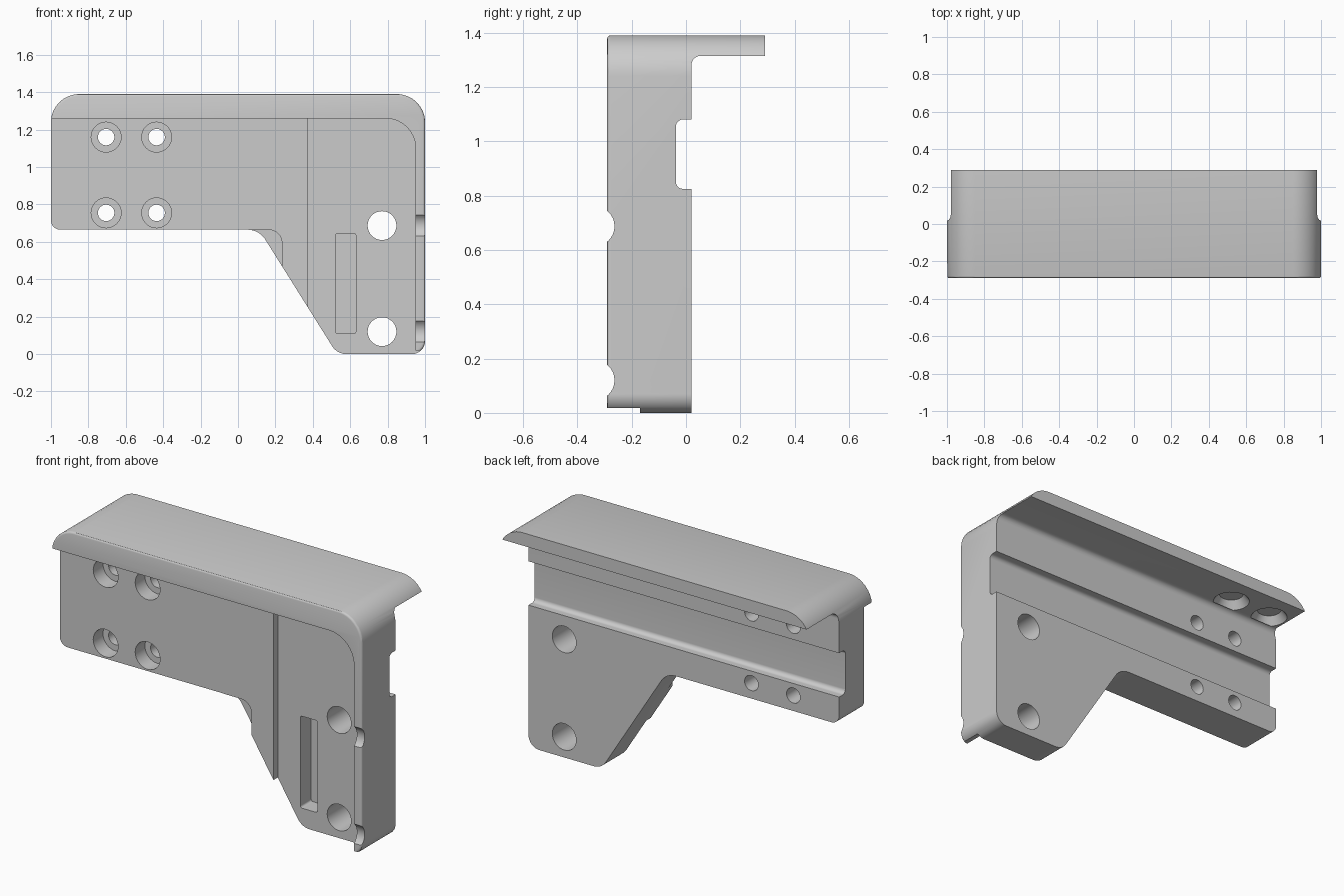
import bpy, bmesh, math
from mathutils import Vector

if "Cube" in bpy.data.objects:
    bpy.data.objects.remove(bpy.data.objects["Cube"], do_unlink=True)

grey = bpy.data.materials.new("plain_grey")
grey.use_nodes = True
grey.diffuse_color = (0.6, 0.6, 0.6, 1)
grey.node_tree.nodes["Principled BSDF"].inputs["Base Color"].default_value = (0.6, 0.6, 0.6, 1)


def rounded(points, steps=10):
    """Polygon from (u, v[, radius]) corners, rounding those with a radius."""
    out = []
    for i, p in enumerate(points):
        c = Vector(p[:2])
        r = p[2] if len(p) > 2 else 0
        if not r:
            out.append(c)
            continue
        d1 = (Vector(points[i - 1][:2]) - c).normalized()
        d2 = (Vector(points[(i + 1) % len(points)][:2]) - c).normalized()
        half = d1.angle(d2) / 2
        centre = c + (d1 + d2).normalized() * (r / math.sin(half))
        start = c + d1 * (r / math.tan(half)) - centre
        end = c + d2 * (r / math.tan(half)) - centre
        for k in range(steps + 1):
            out.append(centre + start.lerp(end, k / steps).normalized() * r)
    return out


def prism(name, points, lo, hi, axis="y", top_scale=1, soft=0):
    """Extrude a rounded outline between two positions along an axis."""
    place = {"x": lambda u, v, w: (w, u, v),
             "y": lambda u, v, w: (u, w, v),
             "z": lambda u, v, w: (u, v, w)}[axis]
    outline = rounded(points)
    mid = sum(outline, Vector((0, 0))) / len(outline)
    far = [mid + (p - mid) * top_scale for p in outline]
    bm = bmesh.new()
    a = [bm.verts.new(place(p.x, p.y, lo)) for p in outline]
    b = [bm.verts.new(place(p.x, p.y, hi)) for p in far]
    front = bm.faces.new(a)
    bm.faces.new(b)
    for i in range(len(a)):
        j = (i + 1) % len(a)
        bm.faces.new((a[i], a[j], b[j], b[i]))
    bmesh.ops.recalc_face_normals(bm, faces=bm.faces)
    if soft:
        bmesh.ops.bevel(bm, geom=list(front.edges), offset=soft, segments=3,
                        profile=0.5, affect="EDGES")
    mesh = bpy.data.meshes.new(name)
    bm.to_mesh(mesh)
    bm.free()
    ob = bpy.data.objects.new(name, mesh)
    bpy.context.collection.objects.link(ob)
    return ob


def box(u0, v0, u1, v1, r=0):
    return [(u0, v0, r), (u1, v0, r), (u1, v1, r), (u0, v1, r)]


def circle(u, v, r, n=32):
    return [(u + r * math.cos(math.tau * k / n), v + r * math.sin(math.tau * k / n))
            for k in range(n)]


# Full-depth block with the bracket outline
body = prism("bracket_body", [
    (-1, .665, .05), (.113, .665, .113), (.53, 0, .09), (1, 0, .07),
    (1, 1.39, .15), (-1, 1.39, .15)], -.29, .29, soft=.012)
body.data.materials.append(grey)

cutters = []


def cut(name, *args, **kw):
    cutters.append(prism(name + "_cutter", *args, **kw))


# Front panels, leaving the raised rim along the top and one side
cut("wide_panel", [(-1.2, -.2), (.95, -.2), (.95, 1.26, .16), (-1.2, 1.26)], -.4, -.21)
cut("deep_panel", [(.375, -.2), (.95, -.2), (.95, 1.26, .16), (.375, 1.26)], -.4, -.17)
cut("brace_step", [(0, .664), (.235, .664, .07), (.235, .3), (0, .3)], -.4, -.17)
cut("rim_end", box(.9, -.2, 1.2, .018), -.4, -.17)

# Space below the rear flange, and the long rear slot
cut("flange_space", [(.02, -1), (.02, 1.315, .035), (.6, 1.315), (.6, -1)], -1.2, 1.2, axis="x")
cut("rear_slot", [(.1, .825), (-.037, .825, .025), (-.037, 1.08, .025), (.1, 1.08)],
    -1.2, 1.2, axis="x")

# Counterbored screw holes
for x in (-.705, -.435):
    for z in (.755, 1.16):
        cut("counterbore", circle(x, z, .08), -.4, -.12)
        cut("screw_hole", circle(x, z, .044), -.4, .4)

# Large holes with scallops in the rim beside them
for z in (.12, .687):
    cut("large_hole", circle(.77, z, .077), -.4, .4)
    cut("scallop", circle(-.337, z, .0737), .9, 1.2, axis="x")

# Upright pocket in the front
cut("pocket", box(.52, .11, .63, .645, .012), -.4, -.07)

# Conical recesses under the flange
for x in (-.6, -.87):
    cut("recess", circle(x, .115, .1), 1.314, 1.36, axis="z", top_scale=.65)

for c in cutters:
    m = body.modifiers.new(c.name, "BOOLEAN")
    m.operation = "DIFFERENCE"
    m.solver = "EXACT"
    m.object = c

# Bake the cuts, drop the cutters and shade
bpy.context.view_layer.update()
cut_mesh = bpy.data.meshes.new_from_object(
    body.evaluated_get(bpy.context.evaluated_depsgraph_get()))
body.modifiers.clear()
body.data = cut_mesh
cut_mesh.materials.clear()
cut_mesh.materials.append(grey)
for poly in cut_mesh.polygons:
    poly.material_index = 0
for c in cutters:
    bpy.data.objects.remove(c, do_unlink=True)
bpy.ops.object.select_all(action="DESELECT")
body.select_set(True)
bpy.context.view_layer.objects.active = body
bpy.ops.object.shade_smooth_by_angle(angle=math.radians(30))
